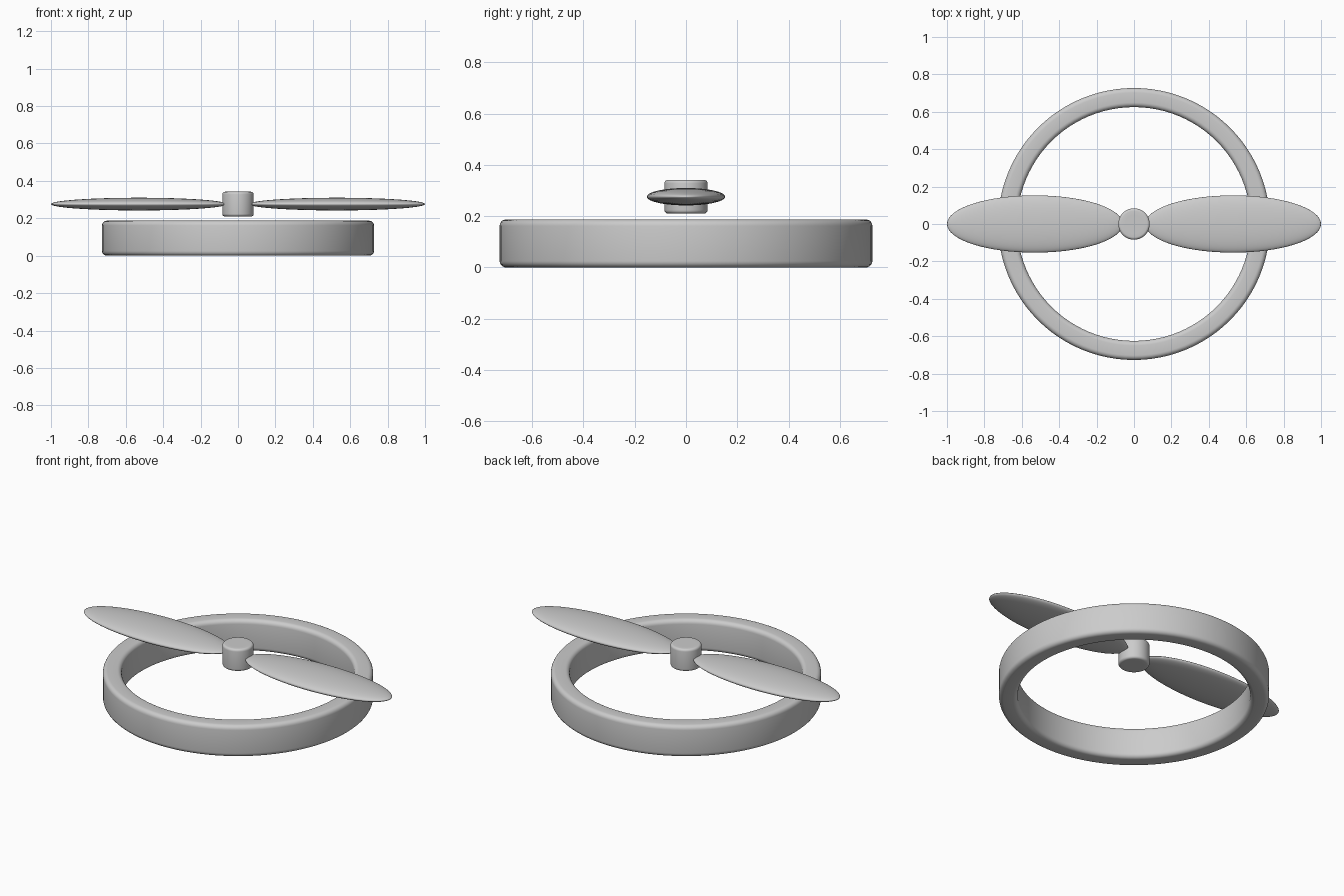
import bpy, math

if "Cube" in bpy.data.objects:
    bpy.data.objects.remove(bpy.data.objects["Cube"])


def lathe(name, corners, radius, closed, segments=96):
    """Spin a rounded (r, z) profile about the z axis."""
    profile = []
    for r, z, dr, dz, rounded in corners:
        if not rounded:
            profile.append((r, z))
            continue
        # arc from one side of the corner to the other
        cx, cz = r - dr * radius, z - dz * radius
        start = math.atan2(dz, dr) - math.pi / 4
        for k in range(6):
            a = start + k * math.pi / 10
            profile.append((cx + radius * math.cos(a), cz + radius * math.sin(a)))
    n = len(profile)
    verts = [(r * math.cos(2 * math.pi * s / segments), r * math.sin(2 * math.pi * s / segments), z)
             for s in range(segments) for r, z in profile]
    faces = []
    for s in range(segments):
        t = (s + 1) % segments
        for i in range(n if closed else n - 1):
            j = (i + 1) % n
            faces.append((s * n + i, t * n + i, t * n + j, s * n + j))
    if not closed:
        faces.append([s * n for s in reversed(range(segments))])
        faces.append([s * n + n - 1 for s in range(segments)])
    mesh = bpy.data.meshes.new(name)
    mesh.from_pydata(verts, [], faces)
    obj = bpy.data.objects.new(name, mesh)
    bpy.context.collection.objects.link(obj)
    smooth(obj)
    return obj


def smooth(obj):
    bpy.ops.object.select_all(action='DESELECT')
    obj.select_set(True)
    bpy.context.view_layer.objects.active = obj
    bpy.ops.object.shade_smooth_by_angle(angle=math.radians(40))


# guard ring with rounded edges
lathe("guard_ring", [(0.727, 0, 1, -1, True), (0.727, 0.187, 1, 1, True),
                     (0.625, 0.187, -1, 1, True), (0.625, 0, -1, -1, True)], 0.025, True)

# hub
lathe("hub", [(0.05, 0.21, 0, 0, False), (0.084, 0.21, 1, -1, True),
              (0.084, 0.342, 1, 1, True), (0.05, 0.342, 0, 0, False)], 0.014, False, 64)

# two flat ellipsoid blades
for side, name in ((1, "blade_right"), (-1, "blade_left")):
    bpy.ops.mesh.primitive_uv_sphere_add(segments=64, ring_count=32, radius=1,
                                         location=(side * 0.53, 0, 0.276))
    blade = bpy.context.object
    blade.name = name
    blade.scale = (0.47, 0.153, 0.034)
    bpy.ops.object.transform_apply(location=False, rotation=False, scale=True)
    bpy.ops.object.shade_smooth()
